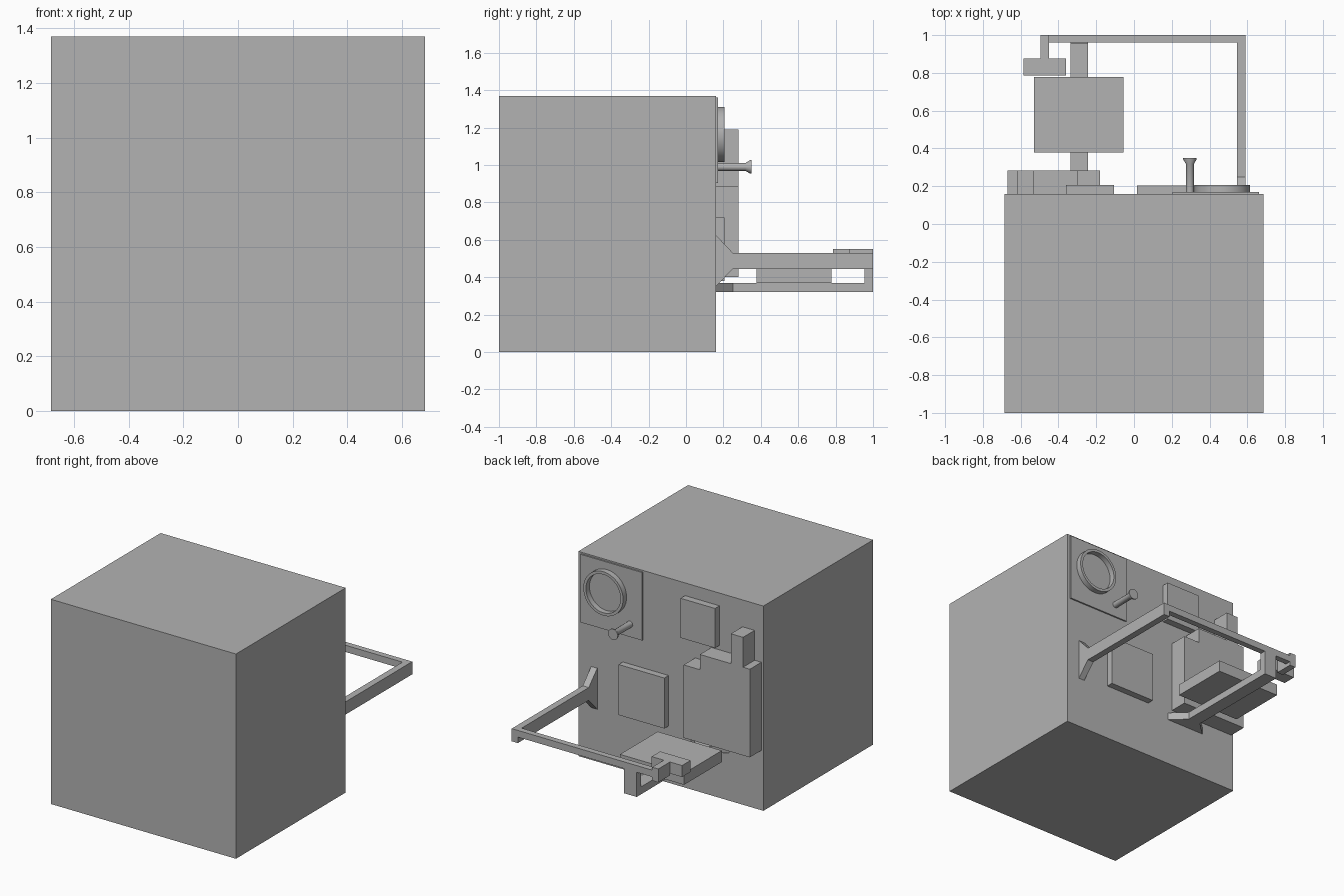
import bpy
import bmesh
from math import radians
from mathutils import Vector

cube = bpy.data.objects.get("Cube")
if cube:
    bpy.data.objects.remove(cube, do_unlink=True)

GREY = (0.45, 0.45, 0.45, 1.0)
grey = bpy.data.materials.new("plain_grey")
grey.use_nodes = True
grey.diffuse_color = GREY
grey.node_tree.nodes["Principled BSDF"].inputs["Base Color"].default_value = GREY

WALL = 0.16  # y of the cabinet's back wall


def add_object(name, bm):
    bmesh.ops.recalc_face_normals(bm, faces=bm.faces)
    mesh = bpy.data.meshes.new(name)
    bm.to_mesh(mesh)
    bm.free()
    mesh.materials.append(grey)
    obj = bpy.data.objects.new(name, mesh)
    bpy.context.collection.objects.link(obj)
    return obj


def box(name, x, y, z):
    """Box from its (min, max) range on each axis."""
    bm = bmesh.new()
    bmesh.ops.create_cube(bm, size=1)
    for v in bm.verts:
        for i, (low, high) in enumerate((x, y, z)):
            v.co[i] = high if v.co[i] > 0 else low
    add_object(name, bm)


def prism(name, outline, low, high, place):
    """Extrude a 2D outline; place(a, b, depth) gives the 3D point."""
    bm = bmesh.new()
    face = bm.faces.new([bm.verts.new(place(a, b, low)) for a, b in outline])
    new = bmesh.ops.extrude_face_region(bm, geom=[face], use_keep_orig=True)["geom"]
    moved = [v for v in new if isinstance(v, bmesh.types.BMVert)]
    bmesh.ops.translate(bm, verts=moved, vec=Vector(place(0, 0, high - low)))
    add_object(name, bm)


def lathe(name, profile, x, z, closed=False, steps=48):
    """Spin a (radius, y) profile around an axis parallel to y."""
    bm = bmesh.new()
    verts = [bm.verts.new((x + r, y, z)) for r, y in profile]
    pairs = list(zip(verts, verts[1:]))
    if closed:
        pairs.append((verts[-1], verts[0]))
    edges = [bm.edges.new(p) for p in pairs]
    bmesh.ops.spin(bm, geom=verts + edges, cent=(x, 0, z), axis=(0, 1, 0),
                   angle=radians(360), steps=steps)
    bmesh.ops.remove_doubles(bm, verts=bm.verts, dist=0.0001)
    obj = add_object(name, bm)
    bpy.ops.object.select_all(action="DESELECT")
    obj.select_set(True)
    bpy.context.view_layer.objects.active = obj
    bpy.ops.object.shade_smooth_by_angle(angle=radians(35))


# Cabinet
box("cabinet", (-0.685, 0.685), (-1, WALL), (0, 1.37))

# Dial with its backing plate, and the peg beneath it
box("dial_plate", (0.205, 0.663), (WALL, 0.17), (0.905, 1.36))
lathe("dial_ring", [(0.147, 0.165), (0.147, 0.207), (0.128, 0.207), (0.128, 0.165)],
      0.468, 1.163, closed=True)
lathe("peg", [(0, WALL), (0.021, WALL), (0.021, 0.318), (0.036, 0.343),
              (0.036, 0.35), (0, 0.35)], 0.296, 0.99, steps=24)

# Flat wall panels
box("upper_panel", (-0.36, -0.105), (WALL, 0.207), (1.02, 1.285))
box("lower_panel", (0.017, 0.355), (WALL, 0.205), (0.38, 0.718))

# Stepped wall unit with a chimney-like post, as one silhouette
prism("stepped_unit",
      [(-0.67, 0.4), (-0.18, 0.4), (-0.18, 0.888), (-0.3, 0.888), (-0.3, 0.99),
       (-0.53, 0.99), (-0.53, 1.19), (-0.62, 1.19), (-0.62, 0.99), (-0.67, 0.99)],
      WALL, 0.282, lambda a, b, d: (a, d, b))

# Upper arm with its flared foot, cross bar and end block
prism("upper_arm",
      [(WALL, 0.625), (0.25, 0.53), (1, 0.53), (1, 0.445), (0.25, 0.445), (WALL, 0.35)],
      0.545, 0.59, lambda a, b, d: (d, a, b))
box("cross_bar", (-0.45, 0.55), (0.96, 1), (0.485, 0.53))
box("end_strut", (-0.495, -0.45), (0.875, 1), (0.46, 0.55))
box("end_block", (-0.585, -0.36), (0.787, 0.877), (0.473, 0.55))

# Lower arm with its sideways flared foot, upright and tray
prism("lower_arm",
      [(-0.43, WALL), (-0.335, 0.25), (-0.335, 1), (-0.243, 1), (-0.243, 0.25), (-0.148, WALL)],
      0.32, 0.37, lambda a, b, d: (a, b, d))
box("upright", (-0.335, -0.243), (0.955, 1), (0.365, 0.487))
box("tray", (-0.53, -0.055), (0.378, 0.777), (0.368, 0.445))
